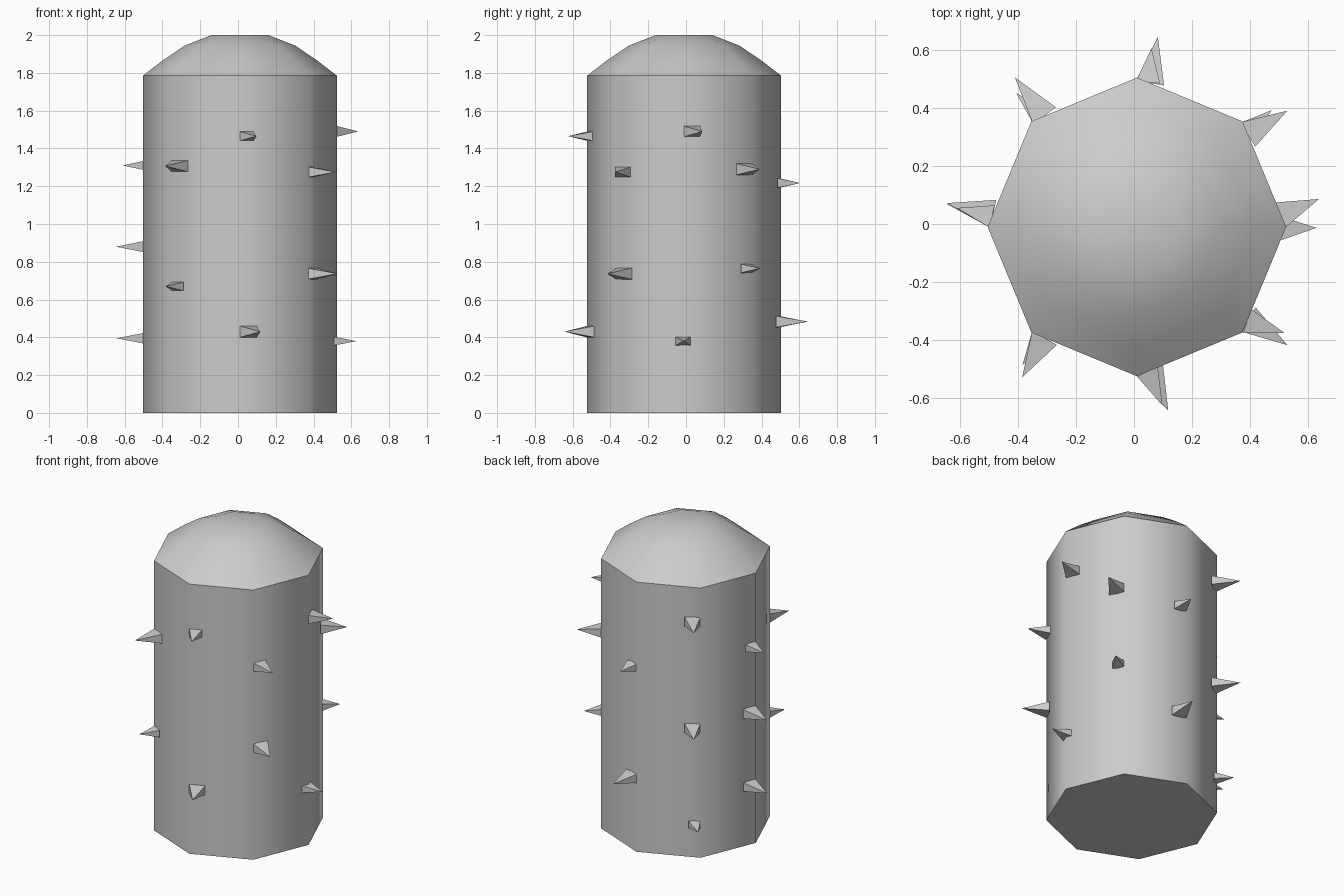
import bpy, bmesh, math
from mathutils import Vector

if "Cube" in bpy.data.objects:
    bpy.data.objects.remove(bpy.data.objects["Cube"])

CX, CY, R = 0.01, -0.01, 0.514


def make_object(name, bm, smooth=False):
    bmesh.ops.recalc_face_normals(bm, faces=bm.faces)
    me = bpy.data.meshes.new(name)
    bm.to_mesh(me)
    bm.free()
    ob = bpy.data.objects.new(name, me)
    bpy.context.collection.objects.link(ob)
    if smooth:
        bpy.ops.object.select_all(action='DESELECT')
        ob.select_set(True)
        bpy.context.view_layer.objects.active = ob
        bpy.ops.object.shade_smooth_by_angle(angle=math.radians(50))
    return ob


def corner(deg, r=R):
    a = math.radians(deg)
    return Vector((CX + r * math.cos(a), CY + r * math.sin(a), 0))


def octagon_stack(name, profile):
    """Closed stack of octagon rings from (radius, z) pairs."""
    bm = bmesh.new()
    rings = [[bm.verts.new(corner(45 * i, r) + Vector((0, 0, z))) for i in range(8)]
             for r, z in profile]
    for a, b in zip(rings, rings[1:]):
        for i in range(8):
            j = (i + 1) % 8
            bm.faces.new((a[i], a[j], b[j], b[i]))
    bm.faces.new(rings[0])
    bm.faces.new(rings[-1])
    return make_object(name, bm, True)


def thorn(name, base, tip, width, height):
    """Four-sided pyramid with its base square to its axis."""
    axis = (tip - base).normalized()
    side = Vector((-axis.y, axis.x, 0)) * width / 2
    up = Vector((0, 0, height / 2))
    bm = bmesh.new()
    b = [bm.verts.new(base + s * side + u * up)
         for s, u in ((-1, -1), (1, -1), (1, 1), (-1, 1))]
    t = bm.verts.new(tip)
    bm.faces.new(b)
    for i in range(4):
        bm.faces.new((b[i], b[(i + 1) % 4], t))
    make_object(name, bm)


# Trunk and domed top
octagon_stack("trunk", [(R, 0), (R, 1.785)])
octagon_stack("domed_top", [(R, 1.785), (0.41, 1.865), (0.292, 1.945), (0.15, 2.0)])

# Thorns: corner angle, neighbouring corner it leans towards, tip x, y, z, size
THORNS = [
    (-90, -45, 0.098, -0.625, 1.465, 0.80), (-90, -45, 0.118, -0.643, 0.43, 1.0),
    (-135, -90, -0.385, -0.528, 1.307, 1.0), (-135, -90, -0.384, -0.485, 0.67, 0.77),
    (-45, 0, 0.518, -0.375, 1.275, 0.88), (-45, 0, 0.528, -0.417, 0.737, 1.0),
    (0, 45, 0.637, 0.086, 1.49, 0.93),
    (180, 135, -0.610, 0.055, 1.31, 0.80), (180, 135, -0.645, 0.072, 0.88, 1.0),
    (180, 135, -0.643, 0.068, 0.395, 0.95),
    (135, 90, -0.410, 0.505, 1.56, 1.0), (135, 90, -0.410, 0.505, 0.855, 1.0),
    (135, 90, -0.405, 0.450, 0.22, 0.75),
    (90, 45, 0.060, 0.605, 1.217, 0.85), (90, 45, 0.082, 0.645, 0.483, 1.0),
    (45, 0, 0.528, 0.390, 1.29, 1.0), (45, 0, 0.474, 0.392, 0.765, 0.77),
]
for n, (c, to, x, y, z, k) in enumerate(THORNS, 1):
    w = 0.098 * k
    start = corner(c)
    base = start + (corner(to) - start).normalized() * w / 2
    base.z = z
    thorn(f"thorn_{n}", base, Vector((x, y, z)), w, 0.06 * k)
# The one thorn sitting squarely on a corner
thorn("thorn_18", Vector((0.508, -0.015, 0.38)), Vector((0.628, -0.013, 0.38)), 0.08, 0.046)
